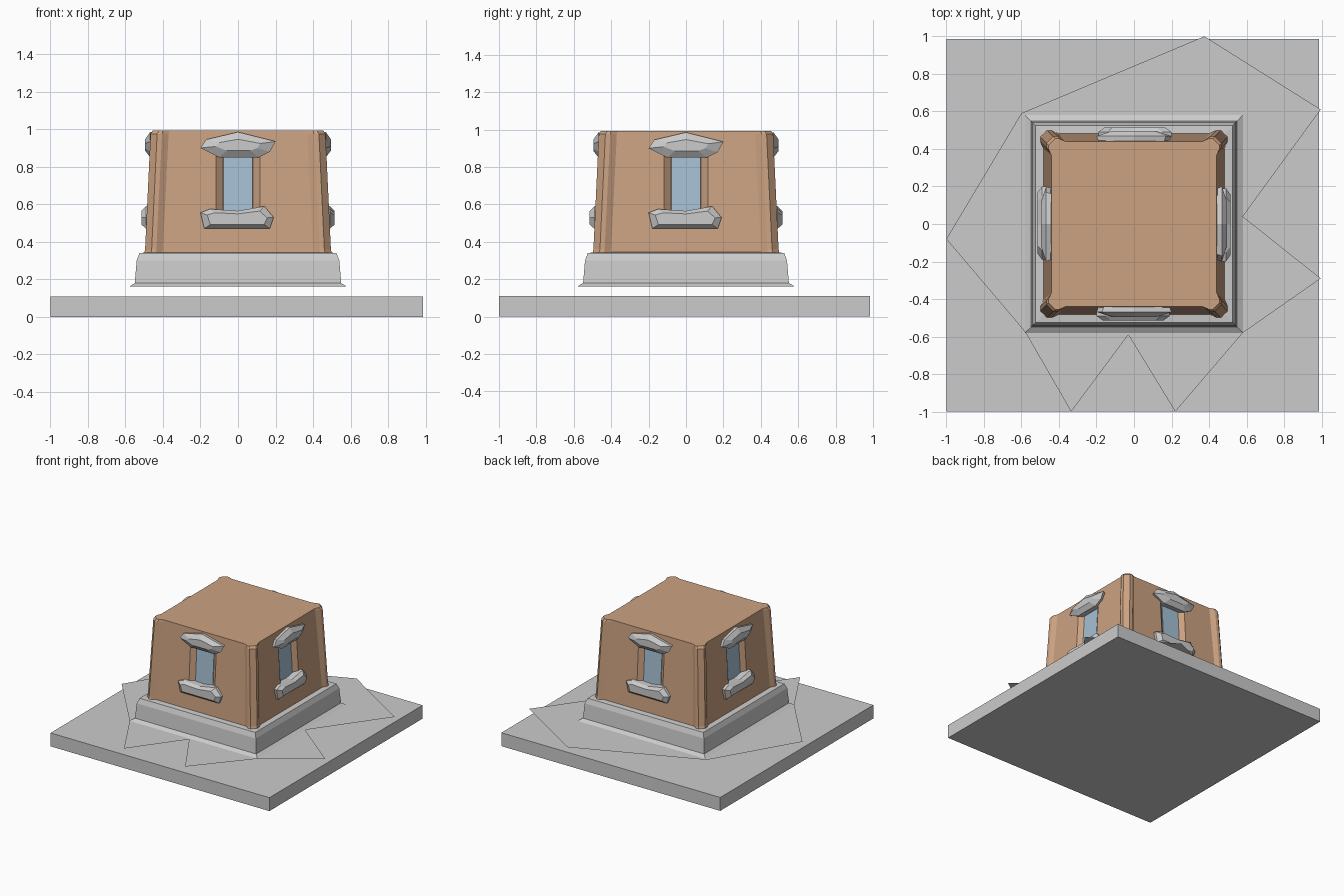
import bpy, bmesh
from math import pi
from mathutils import Matrix, Vector

if "Cube" in bpy.data.objects:
    bpy.data.objects.remove(bpy.data.objects["Cube"])


def material(name, rgb):
    m = bpy.data.materials.new(name)
    m.diffuse_color = (*rgb, 1)
    m.use_nodes = True
    m.node_tree.nodes["Principled BSDF"].inputs["Base Color"].default_value = m.diffuse_color
    return m


BROWN = material("brown_wall", (0.6, 0.36, 0.22))
BLUE = material("blue_glass", (0.38, 0.53, 0.66))


def loft(name, rings, mat=None, turn=0):
    """Skin equal-length rings of points, cap both ends, turn about z."""
    bm = bmesh.new()
    loops = [[bm.verts.new(p) for p in r] for r in rings]
    n = len(loops[0])
    for a, b in zip(loops, loops[1:]):
        for i in range(n):
            j = (i + 1) % n
            bm.faces.new((a[i], a[j], b[j], b[i]))
    bm.faces.new(loops[0])
    if len(loops) > 1:
        bm.faces.new(loops[-1])
    bmesh.ops.recalc_face_normals(bm, faces=bm.faces)
    bmesh.ops.rotate(bm, verts=bm.verts, cent=(0, 0, 0),
                     matrix=Matrix.Rotation(turn, 3, 'Z'))
    me = bpy.data.meshes.new(name)
    bm.to_mesh(me)
    bm.free()
    ob = bpy.data.objects.new(name, me)
    bpy.context.collection.objects.link(ob)
    if mat:
        me.materials.append(mat)
    return ob


def square(h, z):
    return [(-h, -h, z), (h, -h, z), (h, h, z), (-h, h, z)]


# Ground slab
lo, hi = -1.0, 0.985
loft("ground_slab", [[(lo, lo, z), (hi, lo, z), (hi, hi, z), (lo, hi, z)]
                     for z in (0, 0.11)])

# Thin jagged sheet round the foot
sheet = [(0.375, 1.0), (-0.6, 0.59), (-1, -0.08), (-0.58, -0.575),
         (-0.335, -1), (-0.03, -0.59), (0.22, -1), (0.58, -0.58),
         (0.995, -0.29), (0.58, 0.04), (0.995, 0.61)]
loft("jagged_sheet", [[(x, y, 0.16) for x, y in sheet]])

# Plinth with flared foot and chamfered top
loft("plinth", [square(h, z) for h, z in
                ((0.58, 0.161), (0.55, 0.18), (0.54, 0.30), (0.525, 0.34),
                 (0.47, 0.345))])


# Tapered wall body with raised corner posts
def wall(z):
    return 0.482 - 0.042 * (z - 0.33) / 0.67


def body_ring(z, post, inner):
    w = wall(z)
    side = [(-inner, -w), (inner, -w), (inner + 0.035, -post),
            (post - 0.035, -post), (post, -post + 0.035),
            (post, -inner - 0.035)]
    ring = []
    for k in range(4):
        rot = Matrix.Rotation(k * pi / 2, 3, 'Z')
        ring += [rot @ Vector((x, y, z)) for x, y in side]
    return ring


body = loft("wall_body", [body_ring(0.31, 0.505, 0.41),
                          body_ring(0.36, 0.495, 0.40),
                          body_ring(0.975, 0.466, 0.37),
                          body_ring(0.993, 0.455, 0.365)], BROWN)

# Windows: splayed recess, glass, lintel and sill on all four sides
lintel = [(-0.20, 0.90), (-0.10, 0.85), (0.11, 0.85), (0.17, 0.88),
          (0.20, 0.935), (0.0, 0.985), (-0.17, 0.945)]
sill = [(-0.18, 0.47), (0.17, 0.47), (0.19, 0.53), (0.14, 0.59),
        (0.0, 0.565), (-0.15, 0.575), (-0.20, 0.555)]


def opening(hw, z0, z1, out):
    return [(-hw, -wall(z0) - out, z0), (hw, -wall(z0) - out, z0),
            (hw, -wall(z1) - out, z1), (-hw, -wall(z1) - out, z1)]


def block(name, outline, cz, depths, turn):
    rings = []
    for y, sx, sz in depths:
        rings.append([(x * sx, -y, cz + (z - cz) * sz) for x, z in outline])
    loft(name, rings, None, turn)


for k, side in enumerate(("front", "right", "back", "left")):
    turn = k * pi / 2
    cutter = loft("cutter", [opening(0.075, 0.52, 0.89, -0.035),
                             opening(0.135, 0.50, 0.91, 0.015)], None, turn)
    mod = body.modifiers.new("recess", 'BOOLEAN')
    mod.operation = 'DIFFERENCE'
    mod.solver = 'EXACT'
    mod.object = cutter
    bpy.context.view_layer.objects.active = body
    bpy.ops.object.modifier_apply(modifier=mod.name)
    bpy.data.objects.remove(cutter)

    loft("glass_" + side, [opening(0.08, 0.52, 0.89, -0.034),
                           opening(0.078, 0.52, 0.89, -0.028)], BLUE, turn)
    block("lintel_" + side, lintel, 0.915,
          ((0.42, 0.9, 0.9), (0.468, 1, 1), (0.495, 0.6, 0.45)), turn)
    block("sill_" + side, sill, 0.525,
          ((0.44, 1, 1), (0.49, 1, 1), (0.515, 0.82, 0.6)), turn)
